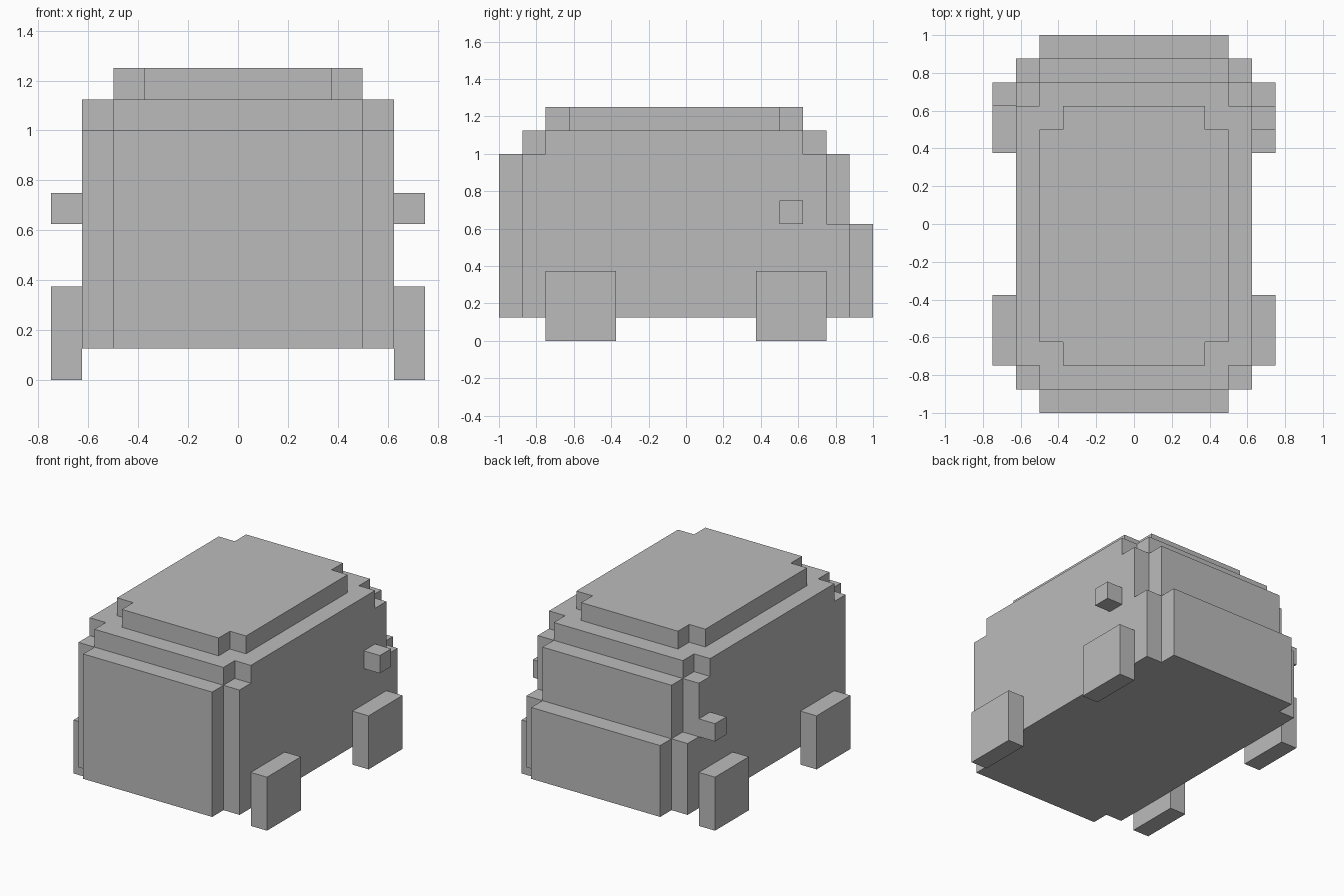
import bpy
import bmesh
from mathutils import Vector

cube = bpy.data.objects.get("Cube")
if cube:
    bpy.data.objects.remove(cube, do_unlink=True)

U = 0.125  # size of one block

paint = bpy.data.materials.new("plain_grey")
paint.use_nodes = True
GREY = (0.5, 0.5, 0.5, 1.0)
paint.diffuse_color = GREY
paint.node_tree.nodes["Principled BSDF"].inputs["Base Color"].default_value = GREY


def add_object(name, bm):
    mesh = bpy.data.meshes.new(name)
    bm.to_mesh(mesh)
    bm.free()
    mesh.materials.append(paint)
    obj = bpy.data.objects.new(name, mesh)
    bpy.context.collection.objects.link(obj)
    return obj


def notched_outline(half_width, front, back):
    """Rectangle in block units with a one-block notch at each corner."""
    w, n = half_width, half_width - 1
    right = [(n, front), (n, front + 1), (w, front + 1),
             (w, back - 1), (n, back - 1), (n, back)]
    left = [(-x, y) for x, y in reversed(right)]
    return right + left


def stepped_body(name, layers):
    """Stack notched layers into one closed skin, with ledges between them."""
    bm = bmesh.new()
    shared = {}

    def vert(x, y, z):
        key = (x, y, z)
        if key not in shared:
            shared[key] = bm.verts.new(Vector(key) * U)
        return shared[key]

    rings = []
    for bottom, top, half_width, front, back in layers:
        outline = notched_outline(half_width, front, back)
        for z in (bottom, top):
            rings.append([vert(x, y, z) for x, y in outline])

    for low, high in zip(rings, rings[1:]):
        for i in range(len(low)):
            j = (i + 1) % len(low)
            corners = list(dict.fromkeys((low[i], low[j], high[j], high[i])))
            if len(corners) > 2:
                face = bm.faces.new(corners)
                if face.calc_area() < 1e-6:
                    bm.faces.remove(face)
    bm.faces.new(rings[0][::-1])
    bm.faces.new(rings[-1])
    return add_object(name, bm)


def block(name, low, high):
    """Box between two corners given in block units."""
    low, high = Vector(low) * U, Vector(high) * U
    bm = bmesh.new()
    bmesh.ops.create_cube(bm, size=1)
    bmesh.ops.scale(bm, vec=high - low, verts=bm.verts)
    bmesh.ops.translate(bm, vec=(low + high) / 2, verts=bm.verts)
    return add_object(name, bm)


# Body: bottom, top, half width, front, back of each layer
stepped_body("body", [
    (1, 5, 5, -8, 8),    # lower body
    (5, 8, 5, -8, 7),    # upper body
    (8, 9, 5, -7, 6),    # roof edge
    (9, 10, 4, -6, 5),   # roof
])

# Wheels and side mirrors; the right mirror sits one block further back
for side, x0, x1, mirror_y in (("left", 5, 6, 4), ("right", -6, -5, 5)):
    for end, y in (("front", -6), ("back", 3)):
        block(f"{end}_{side}_wheel", (x0, y, 0), (x1, y + 3, 3))
    block(f"{side}_mirror", (x0, mirror_y, 5), (x1, mirror_y + 1, 6))
